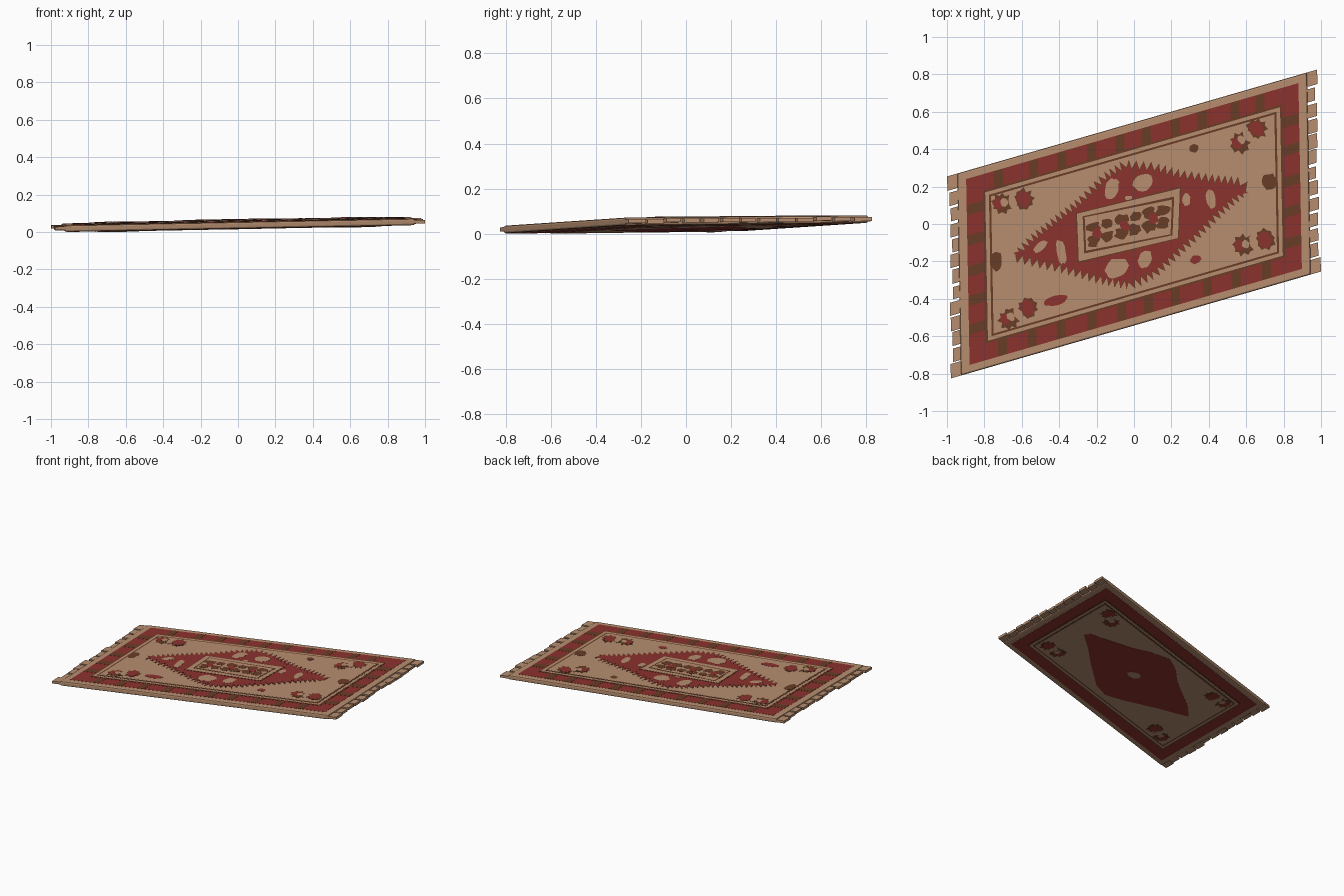
import bpy, bmesh, math, random
from mathutils import Vector

if "Cube" in bpy.data.objects:
    bpy.data.objects.remove(bpy.data.objects["Cube"])
random.seed(7)


def material(name, rgb):
    m = bpy.data.materials.new(name)
    m.diffuse_color = (*rgb, 1)
    m.use_nodes = True
    m.node_tree.nodes["Principled BSDF"].inputs["Base Color"].default_value = m.diffuse_color
    return m


TAN = material("tan wool", (0.47, 0.27, 0.16))
RED = material("red wool", (0.26, 0.032, 0.027))
BROWN = material("brown wool", (0.14, 0.045, 0.02))


# The rug is a sheared, slightly tilted slab: (u, v) in -1..1 maps onto it
def uv_xy(u, v):
    return (0.935 * u - 0.01 * v, 0.54 * v + 0.27 * u)


def surface(x, y, side):
    u = x / 0.935
    v = (y - 0.27 * u) / 0.54
    if side > 0:
        return 0.061 + 0.018 * u + 0.005 * v
    return 0.027 + 0.018 * u + 0.006 * v


def finish(name, bm, mat):
    bmesh.ops.recalc_face_normals(bm, faces=bm.faces)
    me = bpy.data.meshes.new(name)
    bm.to_mesh(me)
    bm.free()
    me.materials.append(mat)
    ob = bpy.data.objects.new(name, me)
    bpy.context.collection.objects.link(ob)
    return ob


def prism(bm, pts, z_low, z_high):
    lo = [bm.verts.new((x, y, z_low(x, y))) for x, y in pts]
    hi = [bm.verts.new((x, y, z_high(x, y))) for x, y in pts]
    bm.faces.new(hi)
    bm.faces.new(lo[::-1])
    for i in range(len(pts)):
        j = (i + 1) % len(pts)
        bm.faces.new((lo[i], lo[j], hi[j], hi[i]))


def plates(name, outlines, mat, level, side=1):
    """Thin inlaid pattern pieces, stacked by level on one side of the rug."""
    bm = bmesh.new()
    for pts in outlines:
        prism(bm, pts,
              lambda x, y: surface(x, y, side) + side * 0.001 * (level - 1.5),
              lambda x, y: surface(x, y, side) + side * 0.001 * level)
    return finish(name, bm, mat)


def rect(u0, u1, v0, v1):
    return [uv_xy(u0, v0), uv_xy(u1, v0), uv_xy(u1, v1), uv_xy(u0, v1)]


def frame(u, v):
    return rect(-u, u, -v, v)


def blob(cx, cy, rx, ry, deg=0, n=16, rough=0.12, spikes=0):
    a, out = math.radians(deg), []
    for i in range(n):
        t = 2 * math.pi * i / n
        r = 1 + random.uniform(-rough, rough) - (spikes if i % 2 else 0)
        px, py = rx * r * math.cos(t), ry * r * math.sin(t)
        out.append((cx + px * math.cos(a) - py * math.sin(a),
                    cy + px * math.sin(a) + py * math.cos(a)))
    return out


def zigzag(pts, pitch, depth, grow=0):
    """Counter-clockwise outline with saw teeth pointing outward."""
    out = []
    for i, p in enumerate(pts):
        a, b = Vector(p), Vector(pts[(i + 1) % len(pts)])
        d = b - a
        n = Vector((d.y, -d.x)).normalized()
        k = max(1, round(d.length / pitch))
        for j in range(k):
            out.append(tuple(a + d * (j / k) + n * (grow - depth * 0.6)))
            out.append(tuple(a + d * ((j + 0.5) / k) + n * (grow + depth * 0.4)))
    return out


# Woven slab
bm = bmesh.new()
prism(bm, frame(1, 1), lambda x, y: surface(x, y, -1), lambda x, y: surface(x, y, 1))
body = finish("rug_body", bm, TAN)
bev = body.modifiers.new("soft_edge", 'BEVEL')
bev.width, bev.segments = 0.009, 2

# Fringe tabs on both short ends
bm = bmesh.new()
N = 13
for s in (-1, 1):
    for i in range(N):
        v0 = -1 + 2 * i / N + random.uniform(0, 0.012)
        v1 = -1 + 2 * (i + 1) / N - random.uniform(0.008, 0.03)
        if i == 0:
            v0 = -1
        if i == N - 1:
            v1 = 1
        tip = 1.058 if i in (0, N - 1) else random.uniform(1.035, 1.056)
        lift = random.uniform(-0.003, 0.003)
        mid = lambda x, y: (surface(x, y, 1) + surface(x, y, -1)) / 2 + lift
        prism(bm, rect(*sorted((s * 0.99, s * tip)), v0, v1),
              lambda x, y: mid(x, y) - 0.008, lambda x, y: mid(x, y) + 0.01)
finish("fringe", bm, TAN)

# Border bands on both faces, stacked from the outside in
for side, tag in ((1, "top"), (-1, "under")):
    plates(tag + "_border", [frame(0.95, 0.92)], RED, 1, side)
    blocks = []
    for s in (-1, 1):
        for i in range(10):
            u = -0.83 + 1.66 * (i + 0.5) / 10 + random.uniform(-0.02, 0.02)
            blocks.append(rect(u - 0.026, u + 0.026, *sorted((s * 0.75, s * 0.918))))
        for i in range(5):
            v = -0.75 + 1.5 * (i + 0.5) / 5 + random.uniform(-0.03, 0.03)
            blocks.append(rect(*sorted((s * 0.85, s * 0.948)), v - 0.05, v + 0.05))
    if side > 0:
        plates(tag + "_border_blocks", blocks, BROWN, 2, side)
    plates(tag + "_outer_line", [frame(0.855, 0.755)], BROWN, 2.5, side)
    plates(tag + "_pale_band", [frame(0.843, 0.735)], TAN, 3, side)
    plates(tag + "_inner_line", [frame(0.822, 0.70)], BROWN, 4, side)
    plates(tag + "_field", [frame(0.81, 0.68)], TAN, 5, side)

# Central medallion: brown toothed edge under a red toothed panel
diamond = [(-0.64, -0.18), (-0.52, -0.21), (-0.40, -0.235), (-0.18, -0.30),
           (-0.02, -0.33), (0.11, -0.27), (0.22, -0.17), (0.33, -0.07),
           (0.46, 0.06), (0.61, 0.19), (0.57, 0.225), (0.40, 0.245), (0.25, 0.265),
           (0.11, 0.305), (-0.05, 0.32), (-0.16, 0.25), (-0.29, 0.12),
           (-0.42, 0.02), (-0.55, -0.08)]
plates("medallion_edge", [zigzag(diamond, 0.036, 0.045, 0.008)], BROWN, 6)
plates("medallion", [zigzag(diamond, 0.036, 0.045, -0.003)], RED, 7)
plates("medallion_spots", [
    blob(-0.12, 0.19, 0.035, 0.055, -15), blob(0.05, 0.225, 0.055, 0.045, 20),
    blob(-0.50, -0.12, 0.045, 0.02, 40), blob(-0.39, -0.15, 0.025, 0.065, 10),
    blob(-0.09, -0.235, 0.065, 0.05, 30), blob(0.06, -0.19, 0.035, 0.05, -20),
    blob(0.28, 0.13, 0.022, 0.035), blob(0.41, 0.135, 0.025, 0.05, 10),
    blob(-0.03, 0.14, 0.02, 0.012), blob(-0.10, 0.22, 0.02, 0.02)], TAN, 8)


# Centre panel: nested rectangles filled with abstract marks
def panel(k):
    cx, cy = -0.03, -0.008
    corners = [(-0.295, -0.2), (0.235, -0.075), (0.245, 0.19), (-0.305, 0.055)]
    return [(cx + (x - cx) * (1 - 0.5 * k), cy + (y - cy) * (1 - k)) for x, y in corners]


plates("panel_rim", [panel(-0.05)], BROWN, 8.5)
plates("panel", [panel(0)], TAN, 9)
plates("panel_line", [panel(0.22)], BROWN, 9.5)
plates("panel_centre", [panel(0.30)], TAN, 10)
marks, hearts = [], []
for i in range(6):
    x = -0.215 + 0.074 * i
    for dy in (-0.035, 0.035):
        marks.append(blob(x, 0.25 * (x + 0.03) - 0.006 + dy, 0.037, 0.03, 20, 12, 0.3))
    if i % 2 == 0:
        hearts.append(blob(x + 0.02, 0.25 * (x + 0.05) - 0.006, 0.026, 0.03, 10, 10, 0.25))
plates("panel_marks", marks, BROWN, 11)
plates("panel_hearts", hearts, RED, 12)

# Corner flowers on both faces
flowers = [(-0.65, 0.12, 10), (0.61, 0.47, 40), (-0.62, -0.48, 30), (0.64, -0.10, 15)]
for side, tag in ((1, "top"), (-1, "under")):
    leaves, petals, hearts = [], [], []
    for x, y, deg in flowers:
        c, s = math.cos(math.radians(deg)), math.sin(math.radians(deg))
        leaves += [blob(x - 0.055 * c, y - 0.055 * s, 0.062, 0.06, deg, 18, 0.1, 0.25),
                   blob(x + 0.06 * c, y + 0.06 * s, 0.062, 0.06, deg, 18, 0.1, 0.25)]
        petals += [blob(x + 0.06 * c, y + 0.06 * s, 0.036, 0.045, deg),
                   blob(x - 0.08 * c, y - 0.06 * s, 0.025, 0.03, deg)]
        hearts += [blob(x, y, 0.022, 0.04, deg),
                   blob(x - 0.045 * c, y - 0.03 * s, 0.02, 0.024, deg)]
    plates(tag + "_flower_leaves", leaves, BROWN, 6, side)
    plates(tag + "_flower_petals", petals, RED, 7, side)
    plates(tag + "_flower_hearts", hearts, TAN, 8, side)

# Loose motifs in the field
plates("side_buds", [blob(-0.735, -0.20, 0.03, 0.055), blob(0.725, 0.225, 0.04, 0.045),
                     blob(0.32, 0.405, 0.025, 0.022)], BROWN, 6)
plates("field_flecks", [blob(-0.42, -0.41, 0.065, 0.025, 15),
                        blob(0.33, -0.19, 0.03, 0.022, 20)], RED, 6)

# Underside: smooth red medallion with a small pale centre
plates("under_medallion", [diamond], RED, 6, -1)
plates("under_centre", [blob(0, 0, 0.05, 0.035)], TAN, 7, -1)

# Rest the rug on the ground
low = min(v.co.z for o in bpy.data.objects for v in o.data.vertices)
for o in bpy.data.objects:
    o.location.z -= low
